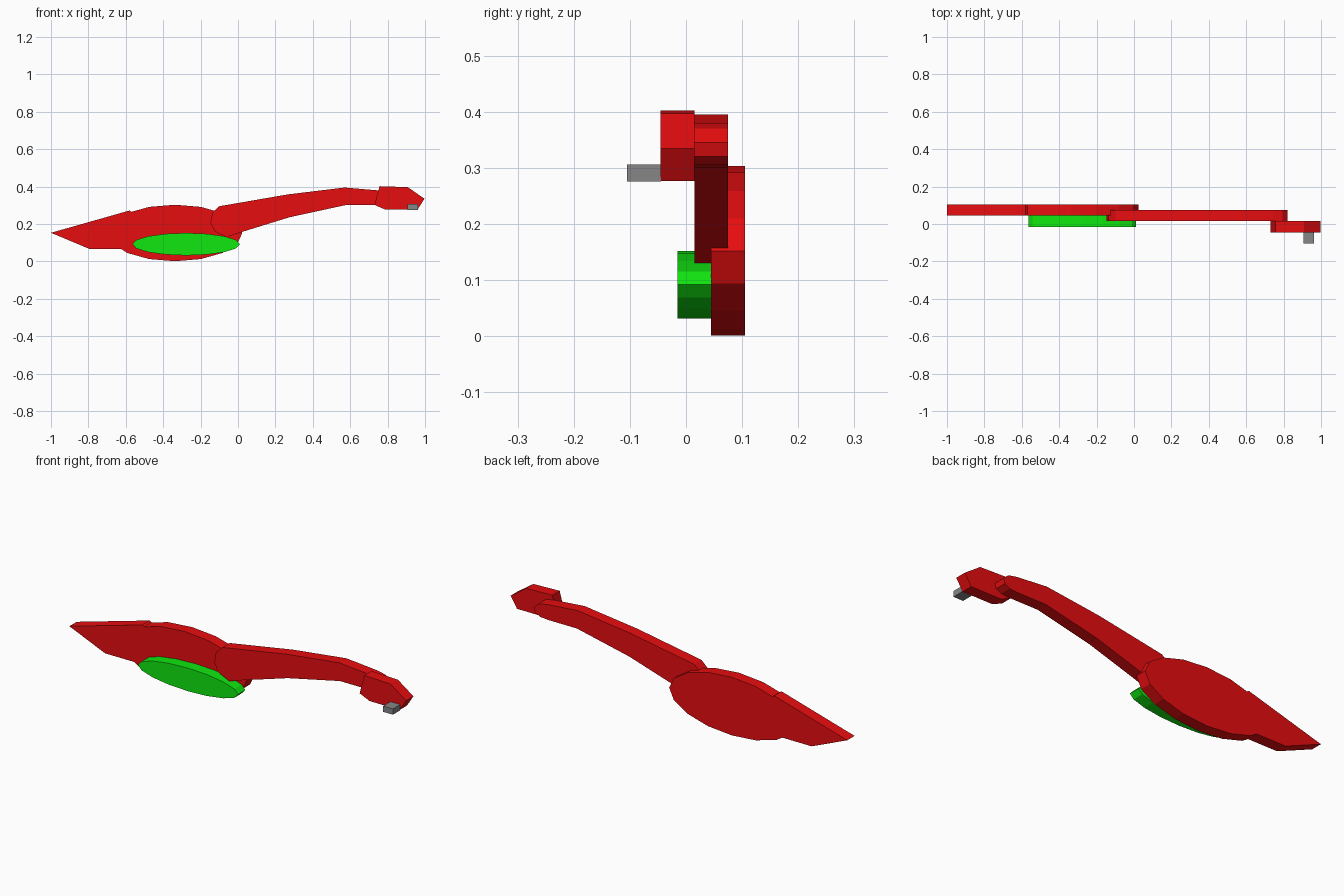
import bpy, bmesh, math

if "Cube" in bpy.data.objects:
    bpy.data.objects.remove(bpy.data.objects["Cube"])


def material(name, rgb):
    m = bpy.data.materials.new(name)
    m.diffuse_color = (*rgb, 1)
    m.use_nodes = True
    m.node_tree.nodes["Principled BSDF"].inputs["Base Color"].default_value = m.diffuse_color
    return m


RED = material("red", (0.8, 0.004, 0.005))
GREEN = material("green", (0.005, 0.8, 0.005))
GREY = material("grey", (0.24, 0.24, 0.24))
THICK = 0.06


def slab(name, outline, y, mat):
    """Extrude an x-z outline backwards from y by the slab thickness."""
    bm = bmesh.new()
    face = bm.faces.new([bm.verts.new((x, y, z)) for x, z in outline])
    moved = bmesh.ops.extrude_face_region(bm, geom=[face])["geom"]
    verts = [v for v in moved if isinstance(v, bmesh.types.BMVert)]
    bmesh.ops.translate(bm, verts=verts, vec=(0, THICK, 0))
    if face.is_valid and len(bm.faces) < len(outline) + 2:
        bm.faces.new([bm.verts.new((x, y, z)) for x, z in outline])
    bmesh.ops.remove_doubles(bm, verts=bm.verts[:], dist=1e-5)
    bmesh.ops.recalc_face_normals(bm, faces=bm.faces[:])
    me = bpy.data.meshes.new(name)
    bm.to_mesh(me)
    bm.free()
    me.materials.append(mat)
    ob = bpy.data.objects.new(name, me)
    bpy.context.collection.objects.link(ob)
    return ob


def ellipse(cx, cz, rx, rz, n=16):
    return [(cx + rx * math.cos(2 * math.pi * i / n),
             cz + rz * math.sin(2 * math.pi * i / n)) for i in range(n)]


# Body and wing discs
slab("body", ellipse(-0.337, 0.152, 0.36, 0.151), 0.045, RED)
slab("wing", ellipse(-0.277, 0.092, 0.288, 0.06), -0.015, GREEN)

# Pointed tail, running into the body
slab("tail", [(-1.0, 0.153), (-0.795, 0.067), (-0.62, 0.067),
              (-0.5, 0.1), (-0.5, 0.22), (-0.58, 0.272)], 0.045, RED)

# Long curved neck with rounded ends
slab("neck", [(-0.147, 0.205), (-0.125, 0.16), (-0.06, 0.13), (0.013, 0.155),
              (0.275, 0.236), (0.575, 0.301), (0.735, 0.301), (0.785, 0.305),
              (0.815, 0.32), (0.822, 0.345), (0.795, 0.37), (0.745, 0.38),
              (0.57, 0.395), (0.265, 0.358), (-0.1, 0.295), (-0.137, 0.26)],
     0.015, RED)

# Head and beak
slab("head", [(0.73, 0.302), (0.787, 0.277), (0.96, 0.277), (0.997, 0.335),
              (0.908, 0.397), (0.757, 0.402)], -0.045, RED)
slab("beak", [(0.907, 0.276), (0.963, 0.276), (0.963, 0.306), (0.907, 0.306)],
     -0.105, GREY)
